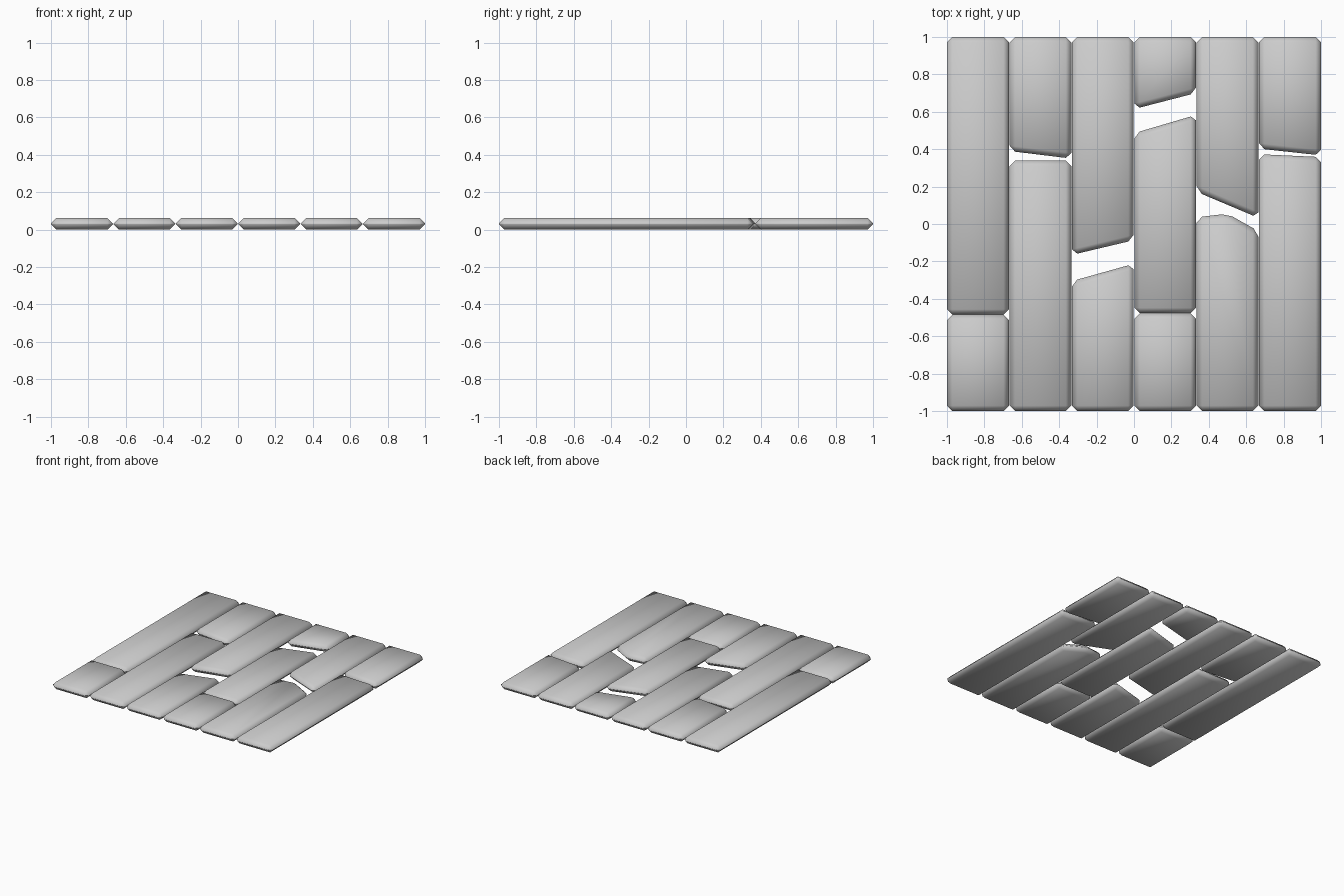
import bpy, bmesh

if "Cube" in bpy.data.objects:
    bpy.data.objects.remove(bpy.data.objects["Cube"])

H = 0.062       # board thickness
BEVEL = 0.029   # nearly half the thickness, gives pointed edges
GAP = 0.002
W = 1 / 3


def board(name, outline):
    """Extrude a counter-clockwise outline and bevel every edge."""
    bm = bmesh.new()
    low = [bm.verts.new((x, y, 0)) for x, y in outline]
    high = [bm.verts.new((x, y, H)) for x, y in outline]
    n = len(outline)
    bm.faces.new(low[::-1])
    bm.faces.new(high)
    for i in range(n):
        j = (i + 1) % n
        bm.faces.new((low[i], low[j], high[j], high[i]))
    bmesh.ops.bevel(bm, geom=bm.edges[:], offset=BEVEL, offset_type='OFFSET',
                    segments=1, profile=0.5, affect='EDGES', clamp_overlap=True)
    bmesh.ops.recalc_face_normals(bm, faces=bm.faces[:])
    for f in bm.faces:
        f.smooth = True
    mesh = bpy.data.meshes.new(name)
    bm.to_mesh(mesh)
    bm.free()
    bpy.context.collection.objects.link(bpy.data.objects.new(name, mesh))


# Boards per column: (bottom left, bottom right, top left, top right[, peak])
columns = [
    [(-1, -1, -0.485, -0.485), (-0.485, -0.485, 1, 1)],
    [(-1, -1, 0.34, 0.34), (0.39, 0.35, 1, 1)],
    [(-1, -1, -0.305, -0.213), (-0.165, -0.087, 1, 1)],
    [(-1, -1, -0.477, -0.477), (-0.477, -0.477, 0.486, 0.583),
     (0.615, 0.70, 1, 1)],
    [(-1, -1, 0.036, -0.038, 0.055), (0.172, 0.033, 1, 1)],
    [(-1, -1, 0.373, 0.358), (0.403, 0.367, 1, 1)],
]

for c, boards in enumerate(columns):
    x0 = -1 + c * W + (GAP if c else 0)
    x1 = -1 + (c + 1) * W - (GAP if c < 5 else 0)
    for r, (bl, br, tl, tr, *peak) in enumerate(boards):
        mid = [((x0 + x1) / 2, p) for p in peak]
        board(f"floor_board_{c + 1}_{r + 1}",
              [(x0, bl), (x1, br), (x1, tr), *mid, (x0, tl)])
